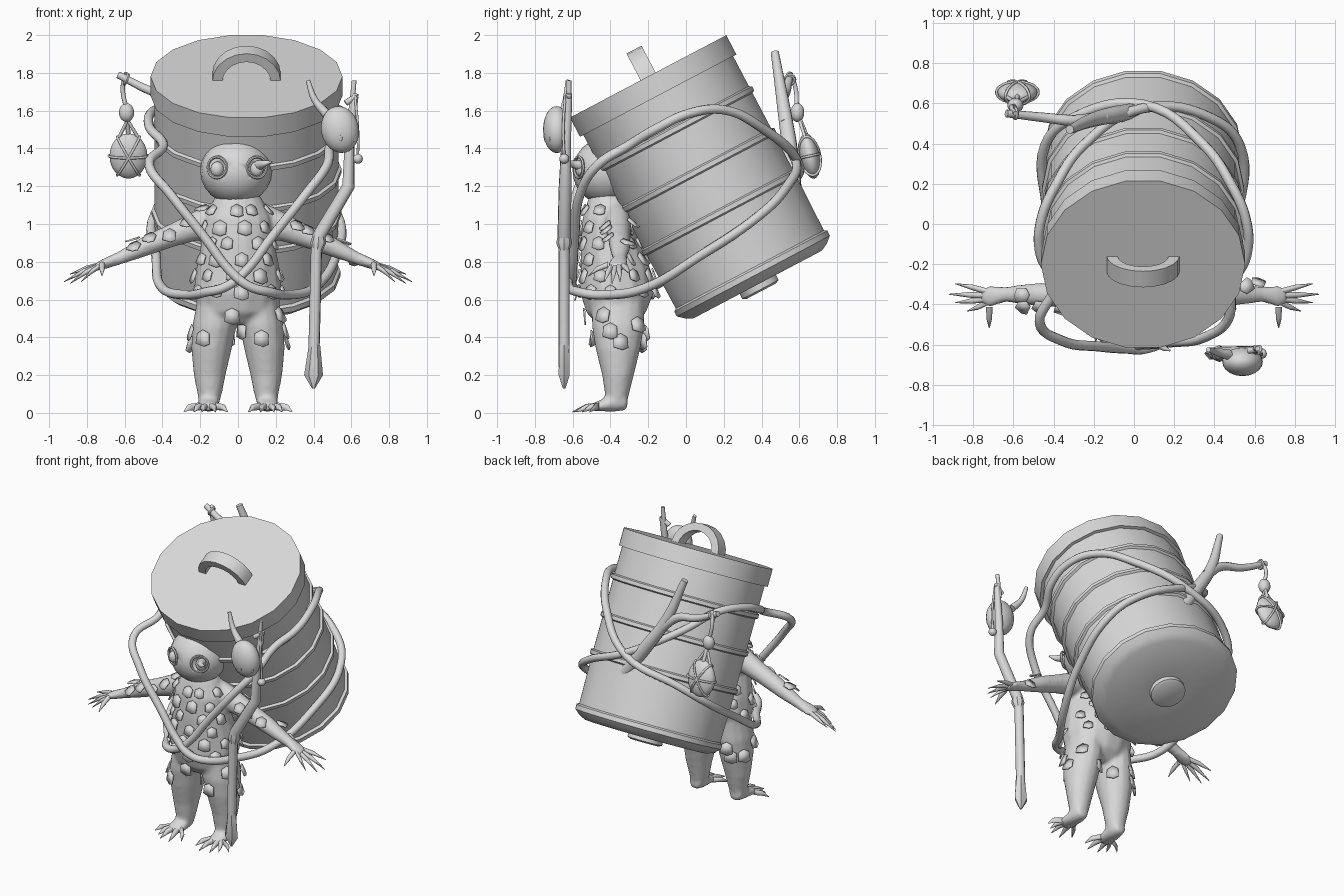
import bpy, bmesh, random
from math import sin, cos, pi, radians, tau
from mathutils import Vector, Matrix
from mathutils.bvhtree import BVHTree

random.seed(4)
if "Cube" in bpy.data.objects:
    bpy.data.objects.remove(bpy.data.objects["Cube"])

GREY = (0.7, 0.7, 0.7, 1)
clay = bpy.data.materials.new("plain grey")
clay.use_nodes = True
clay.diffuse_color = GREY
clay.node_tree.nodes["Principled BSDF"].inputs["Base Color"].default_value = GREY
X, Y, Z = Vector((1, 0, 0)), Vector((0, 1, 0)), Vector((0, 0, 1))


def link(name, data):
    obj = bpy.data.objects.new(name, data)
    bpy.context.scene.collection.objects.link(obj)
    data.materials.append(clay)
    return obj


def finish(bm, name, angle=35):
    bmesh.ops.recalc_face_normals(bm, faces=bm.faces)
    mesh = bpy.data.meshes.new(name)
    bm.to_mesh(mesh)
    bm.free()
    mesh.shade_smooth()
    mesh.set_sharp_from_angle(angle=radians(angle))
    return link(name, mesh)


def tube(bm, path, a, b, sides=14):
    """Closed loft of ellipses (x, y, z, radius along a, radius along b)."""
    rings = []
    for x, y, z, ra, rb in path:
        rings.append([bm.verts.new(Vector((x, y, z)) + a * ra * cos(tau * i / sides)
                                   + b * rb * sin(tau * i / sides)) for i in range(sides)])
    for lo, hi in zip(rings, rings[1:]):
        for i in range(sides):
            j = (i + 1) % sides
            bm.faces.new((lo[i], lo[j], hi[j], hi[i]))
    bm.faces.new(rings[0])
    bm.faces.new(rings[-1])


def lathe(bm, profile, matrix, steps=18, angle=tau, closed=False):
    vs = [bm.verts.new((r, 0, z)) for r, z in profile]
    pairs = list(zip(vs, vs[1:])) + ([(vs[-1], vs[0])] if closed else [])
    es = [bm.edges.new(p) for p in pairs]
    if closed and angle < tau:
        bm.faces.new(vs)
    old = set(bm.verts) - set(vs)
    bmesh.ops.spin(bm, geom=vs + es, cent=(0, 0, 0), axis=(0, 0, 1), angle=angle, steps=steps)
    new = [v for v in bm.verts if v not in old]
    bmesh.ops.remove_doubles(bm, verts=new, dist=1e-5)
    new = [v for v in bm.verts if v not in old]
    bmesh.ops.transform(bm, matrix=matrix, verts=new)


def rim(bm, at, normal, radius, thick):
    section = [(radius + thick * cos(tau * i / 6), thick * sin(tau * i / 6)) for i in range(6)]
    m = Matrix.Translation(at) @ Vector(normal).to_track_quat('Z', 'Y').to_matrix().to_4x4()
    lathe(bm, section, m, 16, closed=True)


def ball(bm, at, size, turn=0):
    m = (Matrix.Translation(at) @ Matrix.Rotation(turn, 4, 'Y')
         @ Matrix.Diagonal((*size, 1)))
    bmesh.ops.create_uvsphere(bm, u_segments=20, v_segments=12, radius=1, matrix=m)


def rod(name, pts, radii, loop=False, handle='AUTO', sides=3):
    """Round rod; radii is one number or one per point."""
    cu = bpy.data.curves.new(name, 'CURVE')
    cu.dimensions = '3D'
    cu.bevel_depth = 1
    cu.bevel_resolution = sides
    cu.resolution_u = 6
    cu.use_fill_caps = True
    sp = cu.splines.new('BEZIER')
    sp.bezier_points.add(len(pts) - 1)
    sp.use_cyclic_u = loop
    for i, (bp, p) in enumerate(zip(sp.bezier_points, pts)):
        bp.co = p
        bp.radius = radii[i] if isinstance(radii, list) else radii
        bp.handle_left_type = bp.handle_right_type = handle
    return link(name, cu)


# Tilted barrel with bands, lid and foot knob
tilt = (Matrix.Translation((0.045, 0.38, 0.68)) @ Matrix.Rotation(radians(27.8), 4, 'X')
        @ Matrix.Diagonal((1.07, 1, 1, 1)))
body_profile = [(0, -.04), (.09, -.04), (.11, -.03), (.11, 0), (.39, 0), (.43, .02),
                (.465, .05), (.465, .08), (.45, .09)]
for t in (.43, .68, .93):
    body_profile += [(.455, t - .02), (.47, t - .012), (.47, t + .012), (.455, t + .02)]
bm = bmesh.new()
lathe(bm, body_profile + [(.455, 1.14), (0, 1.14)], tilt)
finish(bm, "barrel")
bm = bmesh.new()
lathe(bm, [(0, 1.13), (.475, 1.13), (.475, 1.245), (0, 1.245)], tilt)
finish(bm, "lid")
bm = bmesh.new()
lathe(bm, [(.12, -.045), (.17, -.045), (.17, .045), (.12, .045)],
      tilt @ Matrix.Translation((0, 0, 1.235)) @ Matrix.Rotation(pi / 2, 4, 'X'), 10, pi, True)
finish(bm, "lid_handle")

# Body: torso, legs, feet and arms fused into one skin
bm = bmesh.new()
tube(bm, [(0, -.37, .47, .13, .1), (0, -.37, .53, .21, .16), (0, -.365, .64, .235, .2),
          (0, -.37, .75, .225, .19), (0, -.4, .9, .195, .16), (0, -.41, 1.03, .18, .14),
          (0, -.41, 1.13, .13, .11), (0, -.41, 1.2, .08, .08)], X, Y)
for s in (1, -1):
    tube(bm, [(s * .155, -.37, .03, .05, .05), (s * .15, -.365, .1, .065, .065),
              (s * .15, -.36, .2, .085, .085), (s * .14, -.36, .34, .108, .12),
              (s * .125, -.36, .46, .118, .14), (s * .115, -.36, .6, .1, .14)], X, Y)
    tube(bm, [(s * .155, -.31, .055, .04, .04), (s * .155, -.38, .055, .055, .05),
              (s * .16, -.47, .035, .06, .026), (s * .16, -.5, .03, .04, .02)], X, Z)
    tube(bm, [(s * .1, -.37, 1.03, .07, .1), (s * .2, -.36, 1.0, .07, .085),
              (s * .34, -.355, .945, .062, .066), (s * .5, -.35, .88, .056, .056),
              (s * .64, -.35, .815, .038, .036), (s * .72, -.36, .785, .055, .028),
              (s * .76, -.36, .77, .035, .02)], Y, Z)
bmesh.ops.recalc_face_normals(bm, faces=bm.faces)
skin = BVHTree.FromBMesh(bm)
body = finish(bm, "body", 180)
mod = body.modifiers.new("fuse", 'REMESH')
mod.mode, mod.voxel_size, mod.use_smooth_shade = 'VOXEL', .014, True
mod = body.modifiers.new("soften", 'SMOOTH')
mod.iterations = 4

# Fingers and toes with pointed tips
for s, side in ((1, "left"), (-1, "right")):
    bm = bmesh.new()
    for dx, dy, dz in ((.17, .06, -.05), (.2, .01, -.09), (.17, -.03, -.1),
                       (.11, -.07, -.09), (.0, -.15, -.06)):
        x, y, z = s * .72, -.36 + dy * .35, .785
        tube(bm, [(x, y, z, .016, .016), (x + s * dx * .5, y + dy * .4, z + dz * .4, .014, .014),
                  (x + s * dx, y + dy * .7, z + dz, .002, .002)], Y if dx else X, Z, 8)
    finish(bm, side + "_fingers", 60)
    bm = bmesh.new()
    for dx, dy in ((-.1, -.09), (-.04, -.14), (.03, -.13), (.07, -.09), (.12, -.05)):
        x, y = s * (.16 + dx * .4), -.46
        tube(bm, [(x, y, .035, .022, .02), (x + s * dx * .4, y + dy * .5, .03, .016, .017),
                  (x + s * dx * .65, y + dy, .006, .002, .003)], X, Z, 8)
    finish(bm, side + "_toes", 60)

# Ragged flakes over torso, legs and upper arms
bm = bmesh.new()


def flake(origin, aim, size):
    hit, n, _, _ = skin.ray_cast(origin, aim)
    if hit is None:
        return
    down = (-Z + n * n.z).normalized()
    across = n.cross(down)
    shape = [(-.45, 0), (0, -.25), (.45, 0), (.5, .7), (.1, .85), (-.5, .65)]
    bm.faces.new([bm.verts.new(hit + across * u * size + down * v * size
                               + n * (.004 + .022 * max(v, 0))) for u, v in shape])


for row in range(6):
    for k in range(9):
        a = tau * (k + .5 * (row % 2) + random.uniform(-.2, .2)) / 9
        out = Vector((cos(a), sin(a), 0))
        flake(Vector((0, -.38, .66 + row * .085)) + out, -out, random.uniform(.06, .08))
for s in (1, -1):
    for k in range(7):
        a = tau * k / 7 + s
        out = Vector((cos(a), sin(a), 0))
        flake(Vector((s * .14, -.36, random.uniform(.38, .54))) + out, -out, .08)
    for x in (.26, .36, .46, .54):
        out = Vector((0, random.choice((-1, -.5, .5)), .6)).normalized()
        flake(Vector((s * x, -.355, 1.03 - x * .3)) + out, -out, .07)
flakes = finish(bm, "flakes", 20)
flakes.modifiers.new("thickness", 'SOLIDIFY').thickness = .008

# Head with two hollow sockets, eyes and a small spike
bm = bmesh.new()
ball(bm, (-.01, -.42, 1.28), (.19, .18, .178))
head = finish(bm, "head", 40)
for name, x in (("right", -.11), ("left", .1)):
    bm = bmesh.new()
    ball(bm, (x, -.6, 1.3), (.055, .055, .062))
    cutter = finish(bm, name + "_socket_cutter")
    cutter.hide_render = True
    cutter.hide_set(True)
    mod = head.modifiers.new(name + " socket", 'BOOLEAN')
    mod.operation, mod.object = 'DIFFERENCE', cutter
    bm = bmesh.new()
    n = Vector((x * 1.2, -.25, 0)).normalized()
    ball(bm, (x, -.555, 1.29), (.035, .03, .04))
    rim(bm, Vector((x, -.568, 1.3)), n, .056, .008)
    finish(bm, name + "_eye")
rod("face_spike", [(.11, -.56, 1.31), (.14, -.61, 1.32), (.18, -.63, 1.33)], [.028, .018, .004])


# Two crossing hoses around barrel and chest
def hose(name, s):
    ring = [(-32, .97), (-10, .98), (12, .97), (34, .9), (55, .73), (90, .47),
            (132, .377), (158, .32), (204, .277)]
    pts = []
    for deg, t in ring:
        a = radians(deg)
        r = .49 if s > 0 else .485
        pts.append(tilt @ Vector((s * r * cos(a), r * sin(a), t + .03 * (s < 0) * (deg == 90))))
    front = [(-.4, -.2, .66), (-.26, -.41, .625), (-.17, -.55, .64), (-.06, -.6, .67),
             (.04, -.6, .75), (.17, -.59, .92), (.36, -.56, 1.16), (.47, -.47, 1.31)]
    pts += [Vector((s * x, y - .02 * (s < 0), z)) for x, y, z in front]
    rod(name, pts, .025, True)


hose("left_hose", 1)
hose("right_hose", -1)

# Crooked walking staff with pointed foot
rod("staff", [(.62, -.62, 1.69), (.59, -.635, 1.42), (.585, -.64, 1.2), (.43, -.645, .94),
              (.415, -.645, .85), (.4, -.645, .24)],
    [.018, .026, .034, .036, .03, .03], handle='VECTOR')
bm = bmesh.new()
tube(bm, [(.405, -.645, .36, .03, .03), (.4, -.645, .2, .05, .034),
          (.4, -.645, .13, .008, .008)], X, Y, 6)
tube(bm, [(.42, -.645, .86, .028, .028), (.425, -.645, .9, .042, .042),
          (.43, -.645, .96, .03, .03)], X, Y, 8)
finish(bm, "staff_point")
rod("staff_peg", [(.57, -.63, 1.64), (.63, -.62, 1.68)], .016)
rod("staff_tip", [(.6, -.62, 1.6), (.615, -.62, 1.76)], [.016, .013])
rod("staff_cord", [(.62, -.64, 1.68), (.635, -.65, 1.5), (.635, -.645, 1.36)], .007)

# Mask gourd with horn and bead on the staff
bm = bmesh.new()
ball(bm, (.54, -.685, 1.5), (.1, .072, .125), -.2)
for x in (.535, .605):
    rim(bm, Vector((x, -.745 if x < .6 else -.725, 1.455)), (x - .55, -.1, -.02), .015, .006)
ball(bm, (.635, -.645, 1.345), (.026, .026, .026))
finish(bm, "mask_gourd")
rod("mask_horn", [(.47, -.65, 1.58), (.405, -.635, 1.66), (.37, -.625, 1.76)],
    [.026, .018, .012])

# Forked branch on the barrel's back
rod("branch", [(.07, .57, 1.2), (-.09, .545, 1.43), (-.2, .52, 1.6), (-.32, .47, 1.91)],
    [.042, .042, .036, .022])
rod("branch_fork", [(-.15, .53, 1.53), (-.3, .515, 1.66), (-.45, .53, 1.7), (-.635, .55, 1.79)],
    [.034, .028, .024, .019])
rod("branch_cord", [(-.59, .55, 1.8), (-.61, .58, 1.72), (-.59, .59, 1.6), (-.58, .64, 1.46)], .012)
bm = bmesh.new()
rim(bm, Vector((-.59, .55, 1.765)), (1, 0, -.4), .024, .01)
ball(bm, (-.59, .59, 1.59), (.04, .036, .05))

# Hanging gourd wrapped by crossed cords
gourd = (Matrix.Translation((-.58, .655, 1.36)) @ Matrix.Rotation(radians(12), 4, 'X')
         @ Matrix.Diagonal((.1, .052, .122, 1)))
bmesh.ops.create_uvsphere(bm, u_segments=20, v_segments=12, radius=1, matrix=gourd)
finish(bm, "hanging_gourd")
for k, turn in enumerate((-35, 35, 90)):
    spin = gourd @ Matrix.Rotation(radians(turn), 4, 'Y')
    rod("gourd_cord_%d" % k, [spin @ Vector((0, 1.04 * cos(tau * i / 12), 1.04 * sin(tau * i / 12)))
                              for i in range(12)], .007, True, sides=1)
for s in (1, -1):
    rod("gourd_sling", [(-.585, .6, 1.55), (-.58 + s * .05, .63, 1.46)], .009)
